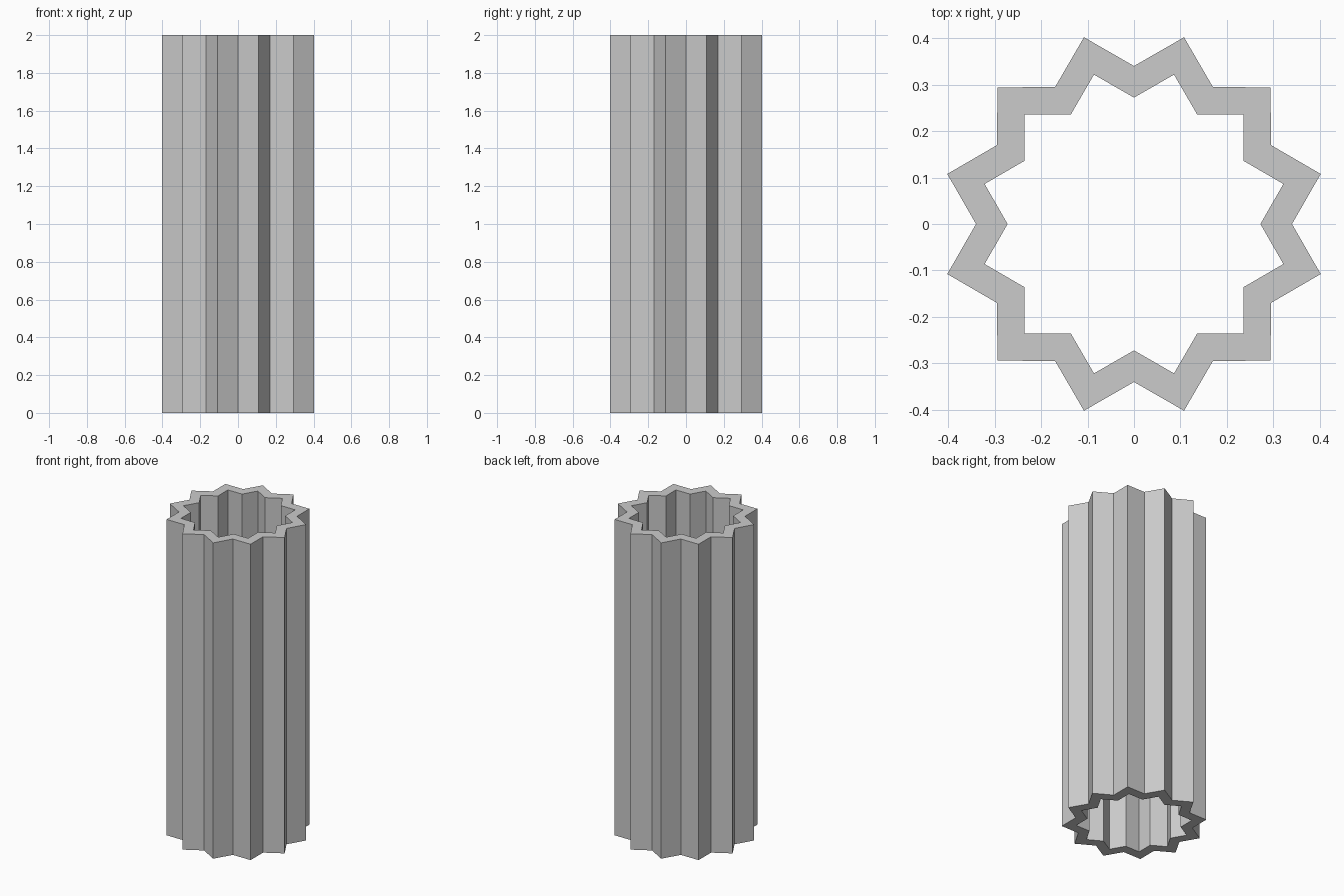
import bpy
import bmesh
from math import cos, sin, pi

cube = bpy.data.objects.get("Cube")
if cube:
    bpy.data.objects.remove(cube, do_unlink=True)

POINTS = 12          # star points around the tube
TIP, VALLEY = 0.416, 0.34
BORE = 0.8           # inner outline relative to the outer one
HEIGHT = 2.0

# Plain grey material
grey = bpy.data.materials.new("light_grey")
grey.use_nodes = True
colour = (0.6, 0.6, 0.6, 1)
grey.diffuse_color = colour
grey.node_tree.nodes["Principled BSDF"].inputs["Base Color"].default_value = colour


def star_ring(bm, scale, z):
    """Star outline with valleys on the axes and tips between them."""
    ring = []
    for i in range(2 * POINTS):
        r = scale * (TIP if i % 2 else VALLEY)
        a = pi * i / POINTS
        ring.append(bm.verts.new((r * cos(a), r * sin(a), z)))
    return ring


# Star-shaped tube: outer wall, top rim, bore and bottom rim
bm = bmesh.new()
loops = [star_ring(bm, s, z) for s, z in
         ((1, 0), (1, HEIGHT), (BORE, HEIGHT), (BORE, 0))]
n = 2 * POINTS
for k, low in enumerate(loops):
    high = loops[(k + 1) % len(loops)]
    for i in range(n):
        j = (i + 1) % n
        bm.faces.new((low[i], low[j], high[j], high[i]))
bmesh.ops.recalc_face_normals(bm, faces=bm.faces)

mesh = bpy.data.meshes.new("star_tube")
bm.to_mesh(mesh)
bm.free()
mesh.materials.append(grey)
tube = bpy.data.objects.new("star_tube", mesh)
bpy.context.collection.objects.link(tube)
